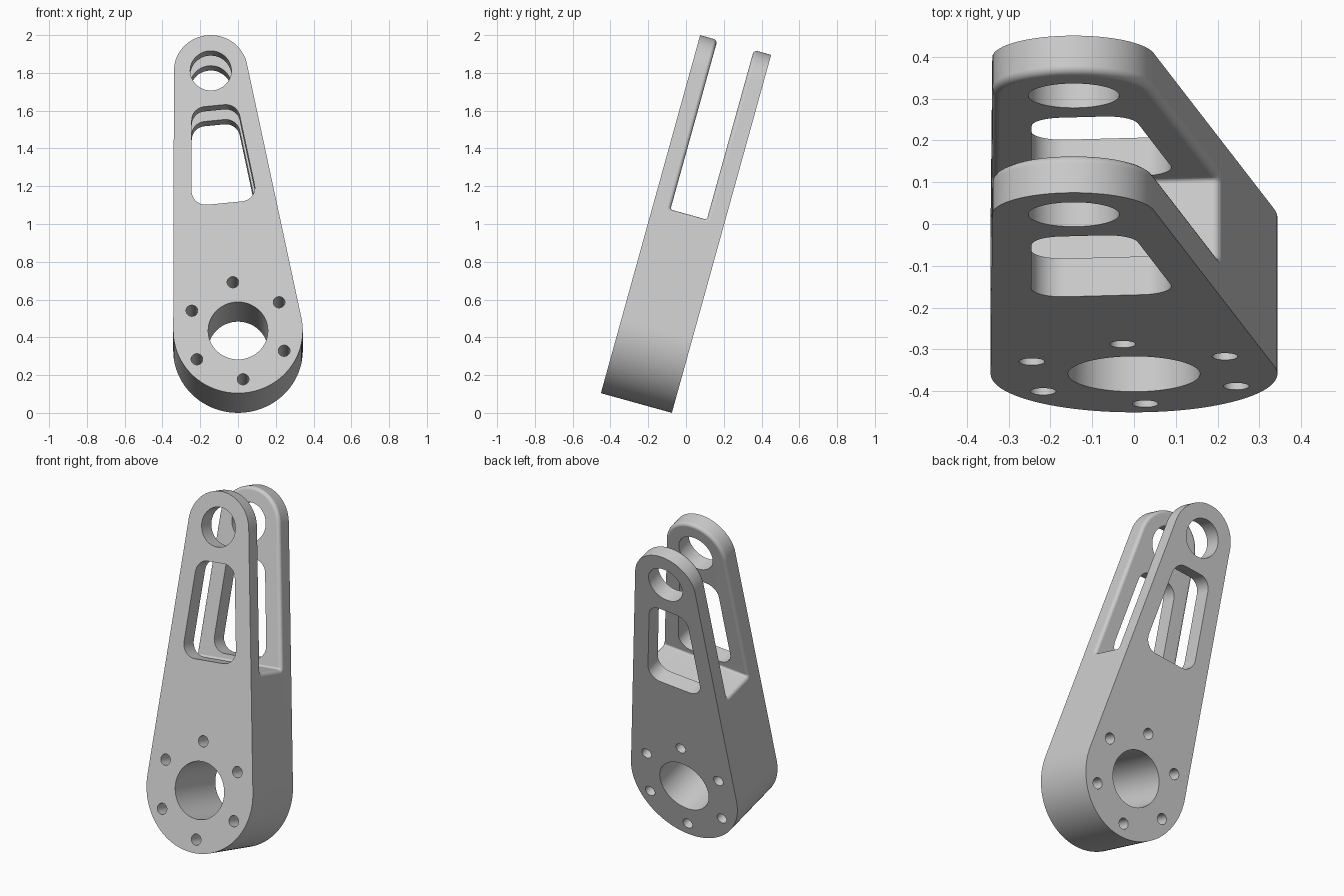
import bpy, bmesh
from math import sin, cos, asin, pi, radians, tan
from mathutils import Matrix, Vector

if "Cube" in bpy.data.objects:
    bpy.data.objects.remove(bpy.data.objects["Cube"], do_unlink=True)

# Main sizes: the arm is built upright around its own axis, then leaned
THICK, LENGTH = 0.39, 1.436
R_BIG, R_TIP = 0.343, 0.195
TAPER = asin((R_BIG - R_TIP) / LENGTH)
SLOT_FRONT, SLOT_BACK, SLOT_FLOOR = 0.095, 0.295, 0.67


def arc(cx, cz, r, a0, a1, n):
    return [(cx + r * cos(a0 + (a1 - a0) * i / n), cz + r * sin(a0 + (a1 - a0) * i / n))
            for i in range(n + 1)]


def circle(cx, cz, r, n):
    return arc(cx, cz, r, 0, 2 * pi, n)[:-1]


def rounded(corners, r, n=8):
    """Polygon with every corner replaced by a tangent arc."""
    out = []
    pts = [Vector(c) for c in corners]
    for i, p in enumerate(pts):
        a = (pts[i - 1] - p).normalized()
        b = (pts[(i + 1) % len(pts)] - p).normalized()
        half = a.angle(b) / 2
        centre = p + (a + b).normalized() * r / sin(half)
        start = p + a * r / tan(half) - centre
        end = p + b * r / tan(half) - centre
        sweep = pi - 2 * half
        for k in range(n + 1):
            t = k / n
            v = (start * sin((1 - t) * sweep) + end * sin(t * sweep)) / sin(sweep)
            out.append(tuple(centre + v))
    return out


def prism(bm, points, to3d, depth):
    face = bm.faces.new([bm.verts.new(to3d(a, b)) for a, b in points])
    ext = bmesh.ops.extrude_face_region(bm, geom=[face])
    verts = [g for g in ext["geom"] if isinstance(g, bmesh.types.BMVert)]
    bmesh.ops.translate(bm, vec=depth, verts=verts)


def make_object(name, bm):
    bmesh.ops.recalc_face_normals(bm, faces=bm.faces)
    mesh = bpy.data.meshes.new(name)
    bm.to_mesh(mesh)
    bm.free()
    obj = bpy.data.objects.new(name, mesh)
    bpy.context.collection.objects.link(obj)
    return obj


def cut(obj, cutter):
    mod = obj.modifiers.new("cut", "BOOLEAN")
    mod.operation, mod.solver, mod.object = "DIFFERENCE", "EXACT", cutter
    graph = bpy.context.evaluated_depsgraph_get()
    mesh = bpy.data.meshes.new_from_object(obj.evaluated_get(graph))
    obj.modifiers.clear()
    obj.data = mesh
    bpy.data.objects.remove(cutter, do_unlink=True)


# Tapered body with rounded ends
bm = bmesh.new()
outline = (arc(0, 0, R_BIG, pi - TAPER, 2 * pi + TAPER, 56)
           + arc(0, LENGTH, R_TIP, TAPER, pi - TAPER, 40))
prism(bm, outline, lambda a, b: (a, 0, b), (0, THICK, 0))
arm = make_object("fork_arm", bm)

# Slot that splits the upper part into two prongs
bm = bmesh.new()
slot = rounded([(SLOT_FRONT, SLOT_FLOOR), (SLOT_BACK, SLOT_FLOOR),
                (SLOT_BACK, 1.8), (SLOT_FRONT, 1.8)], 0.012, 4)
prism(bm, slot, lambda a, b: (-1, a, b), (2, 0, 0))
cut(arm, make_object("slot_cutter", bm))

# Rounded rim around the slot opening
bm = bmesh.new()
bm.from_mesh(arm.data)
rim = [e for e in bm.edges
       if len(e.link_faces) == 2 and e.calc_face_angle_signed(0) > 1
       and all(0.01 < v.co.y < THICK - 0.01 for v in e.verts)]
bmesh.ops.bevel(bm, geom=rim, offset=0.02, offset_type="OFFSET", segments=4,
                profile=0.5, affect="EDGES", clamp_overlap=False)
bm.to_mesh(arm.data)
bm.free()

# Bore, pivot hole, bolt circle and tapered window, all cut straight through
bm = bmesh.new()


def half_width(s):
    return (R_BIG - 0.095 - s * sin(TAPER)) / cos(TAPER)


low, high = 0.705, 1.243
window = [(-half_width(low), low), (half_width(low), low),
          (half_width(high), high), (-half_width(high), high)]
shapes = [circle(0, 0, 0.158, 64), circle(0, LENGTH, 0.109, 48), rounded(window, 0.075)]
for i in range(6):
    angle = pi / 2 + i * pi / 3
    shapes.append(circle(0.268 * cos(angle), 0.268 * sin(angle), 0.031, 24))
for shape in shapes:
    prism(bm, shape, lambda a, b: (a, -0.2, b), (0, THICK + 0.4, 0))
cut(arm, make_object("hole_cutter", bm))

# Lean the finished arm sideways and backwards
lean = Matrix.Rotation(radians(-15.5), 4, "X") @ Matrix.Rotation(radians(-5.76), 4, "Y")
arm.data.transform(Matrix.Translation((0, -0.359, 0.435)) @ lean)

# Plain grey metal
grey = bpy.data.materials.new("plain_grey")
grey.use_nodes = True
colour = (0.6, 0.6, 0.6, 1)
grey.diffuse_color = colour
grey.node_tree.nodes["Principled BSDF"].inputs["Base Color"].default_value = colour
arm.data.materials.clear()
arm.data.materials.append(grey)

bpy.ops.object.select_all(action="DESELECT")
arm.select_set(True)
bpy.context.view_layer.objects.active = arm
bpy.ops.object.shade_smooth_by_angle(angle=radians(35))
normals = arm.modifiers.new("even_shading", "WEIGHTED_NORMAL")
normals.keep_sharp = True
